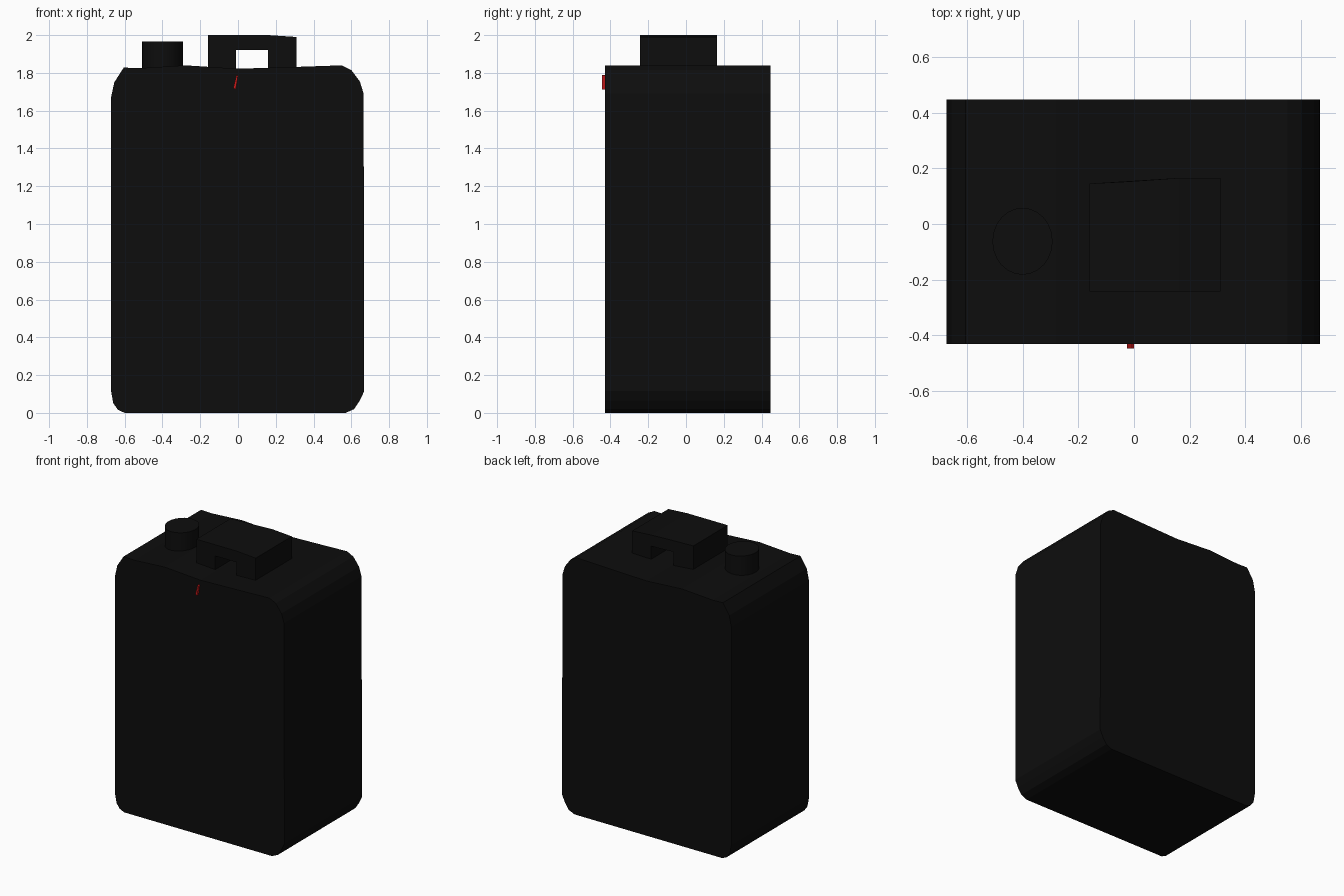
import bpy, bmesh, math

if "Cube" in bpy.data.objects:
    bpy.data.objects.remove(bpy.data.objects["Cube"])


def material(name, color):
    m = bpy.data.materials.new(name)
    m.diffuse_color = color
    m.use_nodes = True
    m.node_tree.nodes["Principled BSDF"].inputs["Base Color"].default_value = m.diffuse_color
    return m


BLACK = material("black", (0.004, 0.004, 0.004, 1))
RED = material("red", (0.6, 0.01, 0.01, 1))


def add_object(name, bm, mat):
    bmesh.ops.recalc_face_normals(bm, faces=bm.faces[:])
    mesh = bpy.data.meshes.new(name)
    bm.to_mesh(mesh)
    bm.free()
    mesh.materials.append(mat)
    ob = bpy.data.objects.new(name, mesh)
    bpy.context.collection.objects.link(ob)
    return ob


def extrude_xz(name, profile, y0, y1, mat):
    """Extrude an x-z outline from y0 to y1."""
    bm = bmesh.new()
    face = bm.faces.new([bm.verts.new((x, y0, z)) for x, z in profile])
    res = bmesh.ops.extrude_face_region(bm, geom=[face])
    for v in res["geom"]:
        if isinstance(v, bmesh.types.BMVert):
            v.co.y = y1
    return add_object(name, bm, mat)


# Can body: rounded slab with a slightly uneven top
extrude_xz("can_body", [
    (-0.60, 0.0), (0.57, 0.0), (0.615, 0.02), (0.645, 0.065), (0.668, 0.115),
    (0.665, 1.69), (0.645, 1.755), (0.60, 1.815), (0.55, 1.84), (0.32, 1.832),
    (0.0, 1.822), (-0.28, 1.84), (-0.52, 1.825), (-0.605, 1.828),
    (-0.655, 1.75), (-0.672, 1.67), (-0.672, 0.115), (-0.66, 0.05),
    (-0.635, 0.016)], -0.43, 0.447, BLACK)

# Carry handle: bridge on two legs, back edge tapering toward the left
handle = extrude_xz("handle", [
    (-0.16, 1.80), (-0.01, 1.80), (-0.01, 1.92), (0.16, 1.92), (0.16, 1.80),
    (0.31, 1.80), (0.31, 1.99), (0.16, 2.0), (-0.01, 2.0), (-0.16, 2.0)],
    -0.243, 0.165, BLACK)
for v in handle.data.vertices:
    if v.co.y > 0 and v.co.x < 0.1:
        v.co.y = 0.145 if v.co.x < -0.1 else 0.153

# Filler cap: short oval cylinder
bm = bmesh.new()
bmesh.ops.create_cone(bm, cap_ends=True, segments=24, radius1=1, radius2=1, depth=1)
for v in bm.verts:
    v.co = (-0.40 + v.co.x * 0.108, -0.062 + v.co.y * 0.12, 1.883 + v.co.z * 0.166)
cap = add_object("filler_cap", bm, BLACK)
for p in cap.data.polygons:
    p.use_smooth = abs(p.normal.z) < 0.5

# Small red tab on the front
extrude_xz("red_tab", [(-0.025, 1.72), (-0.012, 1.712), (0.0, 1.785), (-0.008, 1.79)],
           -0.446, -0.42, RED)
